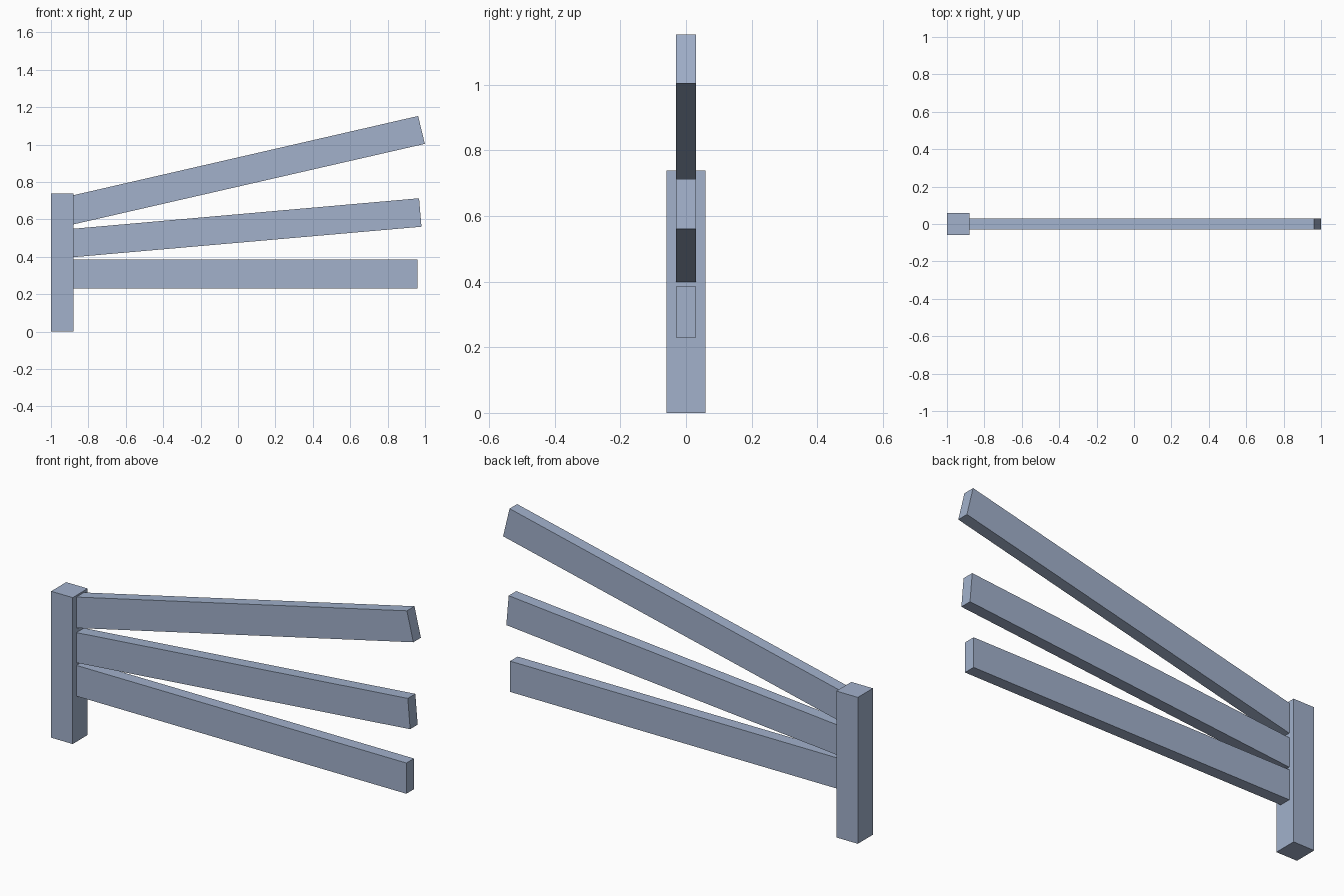
import bpy
import bmesh

if "Cube" in bpy.data.objects:
    bpy.data.objects.remove(bpy.data.objects["Cube"])

# One flat blue-grey for the whole fence
paint = bpy.data.materials.new("blue grey")
paint.diffuse_color = (0.36, 0.44, 0.60, 1.0)
paint.use_nodes = True
paint.node_tree.nodes["Principled BSDF"].inputs["Base Color"].default_value = paint.diffuse_color


def extruded(name, profile, half_depth):
    """Extrude an x/z profile symmetrically along y."""
    bm = bmesh.new()
    face = bm.faces.new([bm.verts.new((x, -half_depth, z)) for x, z in profile])
    ext = bmesh.ops.extrude_face_region(bm, geom=[face])
    moved = [v for v in ext["geom"] if isinstance(v, bmesh.types.BMVert)]
    bmesh.ops.translate(bm, verts=moved, vec=(0, 2 * half_depth, 0))
    bmesh.ops.recalc_face_normals(bm, faces=bm.faces)
    mesh = bpy.data.meshes.new(name)
    bm.to_mesh(mesh)
    bm.free()
    mesh.materials.append(paint)
    obj = bpy.data.objects.new(name, mesh)
    bpy.context.collection.objects.link(obj)
    return obj


# Upright post
extruded("post", [(-1, 0), (-0.88, 0), (-0.88, 0.738), (-1, 0.738)], 0.06)

# Rails fanning out: bottom/top height at the post, then lower and upper free corners
rails = {
    "bottom_rail": (0.23, 0.385, (0.96, 0.23), (0.96, 0.385)),
    "middle_rail": (0.398, 0.55, (0.981, 0.561), (0.968, 0.713)),
    "top_rail": (0.573, 0.729, (0.999, 1.004), (0.963, 1.153)),
}
for name, (low, high, end_low, end_high) in rails.items():
    extruded(name, [(-0.882, low), end_low, end_high, (-0.882, high)], 0.03)
